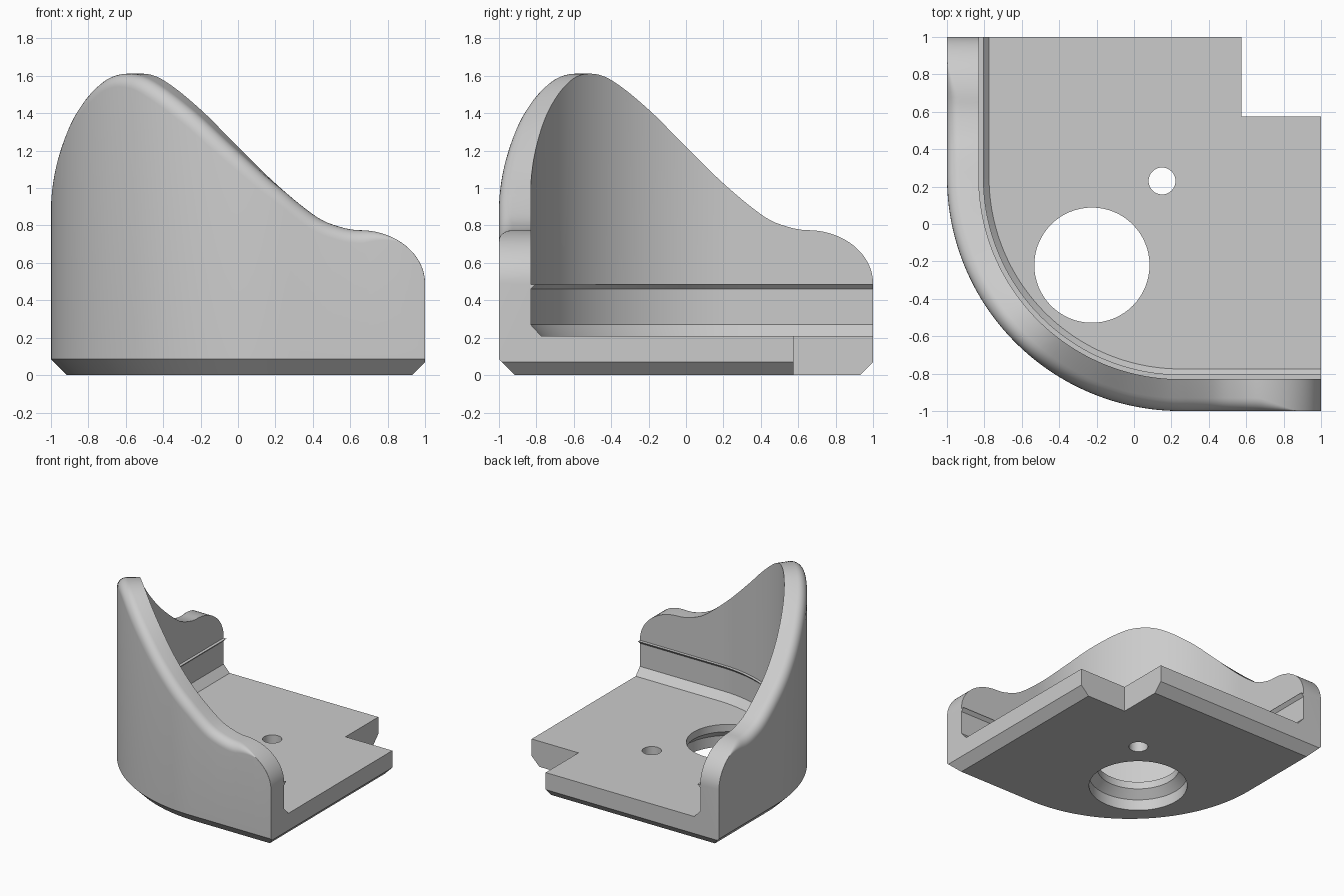
import bpy, bmesh, math
from mathutils import Vector

if "Cube" in bpy.data.objects:
    bpy.data.objects.remove(bpy.data.objects["Cube"], do_unlink=True)

grey = bpy.data.materials.new("plain_grey")
grey.use_nodes = True
grey.diffuse_color = (0.6, 0.6, 0.6, 1)
grey.node_tree.nodes["Principled BSDF"].inputs["Base Color"].default_value = (0.6, 0.6, 0.6, 1)

CENTER, OUTER, WALL = 0.25, 1.25, 0.17   # corner arc centre, outer radius, wall thickness
INNER = OUTER - WALL
FLOOR = 0.21
CREST = [(-0.514, 1.612), (-0.4, 1.578), (-0.2, 1.42), (0, 1.22), (0.2, 1.025),
         (0.4, 0.86), (0.5, 0.807), (0.65, 0.775)]


def finish(name, bm):
    bmesh.ops.recalc_face_normals(bm, faces=bm.faces)
    mesh = bpy.data.meshes.new(name)
    bm.to_mesh(mesh)
    bm.free()
    obj = bpy.data.objects.new(name, mesh)
    bpy.context.collection.objects.link(obj)
    mesh.materials.append(grey)
    return obj


def crest_height(c):
    """Wall height: a smooth wave, then a quarter ellipse down to the wall end."""
    if c >= 0.65:
        return 0.49 + 0.285 * math.sqrt(max(0, 1 - ((c - 0.65) / 0.35) ** 2))
    c = max(c, CREST[0][0])
    last = len(CREST) - 1

    def slope(i):
        if i in (0, last):
            return 0
        a, b = CREST[i - 1], CREST[i + 1]
        return (b[1] - a[1]) / (b[0] - a[0])
    i = max(k for k in range(last) if CREST[k][0] <= c)
    (x0, z0), (x1, z1) = CREST[i], CREST[i + 1]
    w = x1 - x0
    t = (c - x0) / w
    return (z0 * (2 * t**3 - 3 * t**2 + 1) + z1 * (3 * t**2 - 2 * t**3)
            + w * (slope(i) * (t**3 - 2 * t**2 + t) + slope(i + 1) * (t**3 - t**2)))


def section(c):
    """Cross-section as (distance inward, height), from the base to the floor."""
    h = crest_height(c)
    steep = min(3, abs(crest_height(c + 0.005) - crest_height(c - 0.005)) / 0.01)
    r = max(0.002, 0.07 * min(1, (0.87 - c) / 0.2))
    v = r * math.sqrt(1 + steep**2)
    pts = [(0.085, 0), (0, 0.085)]
    for k in range(8):
        a = k / 7 * math.pi / 2
        pts.append((r * (1 - math.cos(a)), h - v * (1 - math.sin(a))))
    lip = [(WALL, 0.485), (WALL + 0.025, 0.485), (WALL, 0.46)]
    return pts + [(WALL, h)] + lip + [(WALL, 0.27), (WALL + 0.055, FLOOR)]


# Path along the front wall, round the corner and along the right wall
straight = [0.65 + 0.35 * math.sin(math.pi / 2 * (1 - k / 20)) for k in range(20)]
straight += [0.65 - 0.4 * k / 14 for k in range(14)]
stations = [(Vector((c, -1, 0)), Vector((0, 1, 0)), c) for c in straight]
for k in range(49):
    a = k / 48 * math.pi / 2
    out = Vector((-math.sin(a), -math.cos(a), 0))
    fold = min(a, math.pi / 2 - a)
    stations.append((Vector((CENTER, CENTER, 0)) + out * OUTER, -out,
                     CENTER - INNER * math.sin(fold)))
stations += [(Vector((-1, c, 0)), Vector((1, 0, 0)), c) for c in reversed(straight)]

# Body: swept wall closed with floor, underside and end faces
bm = bmesh.new()
rings = [[bm.verts.new(p + n * d + Vector((0, 0, z))) for d, z in section(c)]
         for p, n, c in stations]
for a, b in zip(rings, rings[1:]):
    for i in range(len(a) - 1):
        bm.faces.new((a[i], a[i + 1], b[i + 1], b[i]))
corner_top = bm.verts.new((1, 1, FLOOR))
corner_low = bm.verts.new((1, 1, 0))
bm.faces.new([r[-1] for r in rings] + [corner_top])
bm.faces.new([r[0] for r in rings] + [corner_low])
for end in (rings[0], rings[-1]):
    bm.faces.new(end + [corner_top, corner_low])
body = finish("corner_bracket", bm)


def prism(name, pts, along):
    bm = bmesh.new()
    face = bm.faces.new([bm.verts.new(p) for p in pts])
    new = bmesh.ops.extrude_face_region(bm, geom=[face])["geom"]
    bmesh.ops.translate(bm, vec=along, verts=[v for v in new if isinstance(v, bmesh.types.BMVert)])
    return finish(name, bm)


def lathe(name, center, profile, n=64):
    bm = bmesh.new()
    loops = [[bm.verts.new((center[0] + r * math.cos(math.tau * k / n),
                            center[1] + r * math.sin(math.tau * k / n), z)) for k in range(n)]
             for r, z in profile]
    for a, b in zip(loops, loops[1:]):
        for k in range(n):
            j = (k + 1) % n
            bm.faces.new((a[k], a[j], b[j], b[k]))
    bm.faces.new(loops[0])
    bm.faces.new(loops[-1])
    return finish(name, bm)


# Cutters: lower edge bevels, corner notch, stepped large hole, small hole
bevel = [(0.9, -0.03), (1.05, 0.12), (1.05, -0.03)]
notch = [(0.575, 0.575), (1.2, 0.575), (1.2, 1.2), (0.575, 1.2)]
cutters = [
    prism("left_bevel_cutter", [(x, -1.2, z) for x, z in bevel], (0, 2.4, 0)),
    prism("back_bevel_cutter", [(-1.2, y, z) for y, z in bevel], (2.4, 0, 0)),
    prism("notch_cutter", [(x, y, -0.1) for x, y in notch], (0, 0, 0.5)),
    lathe("large_hole_cutter", (-0.225, -0.22),
          [(0.37, -0.1), (0.37, 0.09), (0.308, 0.15), (0.308, 0.3)]),
    lathe("small_hole_cutter", (0.15, 0.23), [(0.072, -0.1), (0.072, 0.3)], 40),
]
bpy.ops.object.select_all(action="DESELECT")
bpy.context.view_layer.objects.active = body
body.select_set(True)
for cutter in cutters:
    cutter.hide_render = True
    mod = body.modifiers.new(cutter.name, "BOOLEAN")
    mod.operation, mod.solver, mod.object = "DIFFERENCE", "EXACT", cutter
    bpy.ops.object.modifier_apply(modifier=mod.name)
    bpy.data.objects.remove(cutter, do_unlink=True)
bpy.ops.object.shade_smooth_by_angle(angle=math.radians(30))
